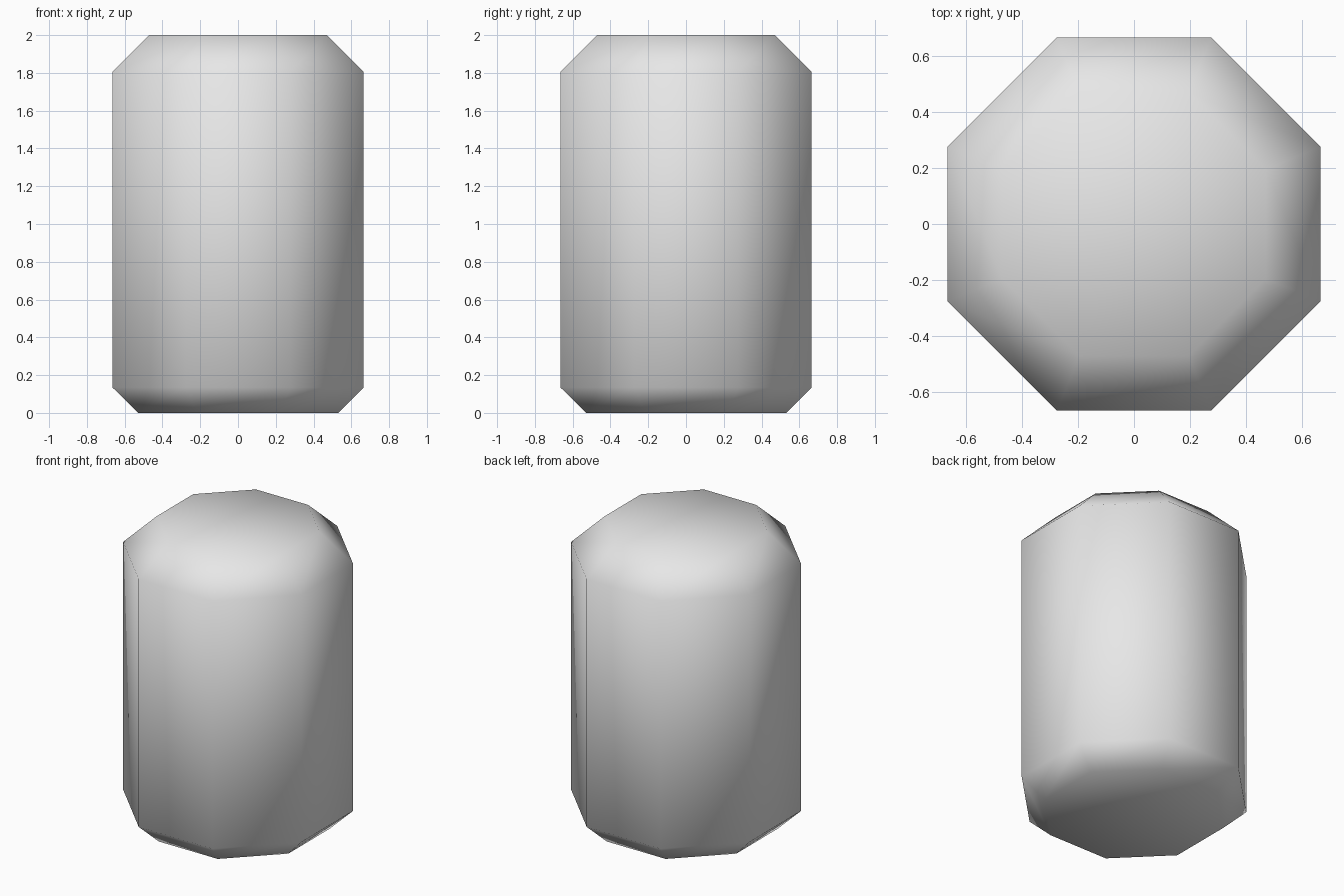
import bpy, bmesh, math

if "Cube" in bpy.data.objects:
    bpy.data.objects.remove(bpy.data.objects["Cube"])

SIDES = 8
# Octagonal profile: (distance from axis to flat side, height)
PROFILE = [(0.53, 0.0), (0.665, 0.135), (0.665, 1.805), (0.47, 2.0)]

grey = bpy.data.materials.new("plain grey")
grey.diffuse_color = (0.8, 0.8, 0.8, 1)
grey.use_nodes = True
grey.node_tree.nodes["Principled BSDF"].inputs["Base Color"].default_value = grey.diffuse_color

bm = bmesh.new()


def ring(apothem, z):
    r = apothem / math.cos(math.pi / SIDES)
    angles = [math.tau * (i + 0.5) / SIDES for i in range(SIDES)]
    return [bm.verts.new((r * math.cos(a), r * math.sin(a), z)) for a in angles]


# Chamfered side walls
rings = [ring(a, z) for a, z in PROFILE]
for low, high in zip(rings, rings[1:]):
    for i in range(SIDES):
        j = (i + 1) % SIDES
        bm.faces.new((low[i], low[j], high[j], high[i]))

# Flat end caps as triangle fans
for loop, z in ((rings[0], 0.0), (rings[-1], 2.0)):
    centre = bm.verts.new((0, 0, z))
    for i in range(SIDES):
        bm.faces.new((loop[i], loop[(i + 1) % SIDES], centre))

bmesh.ops.recalc_face_normals(bm, faces=bm.faces)
for f in bm.faces:
    f.smooth = True

mesh = bpy.data.meshes.new("barrel_body")
bm.to_mesh(mesh)
bm.free()
mesh.materials.append(grey)
body = bpy.data.objects.new("barrel_body", mesh)
bpy.context.collection.objects.link(body)
